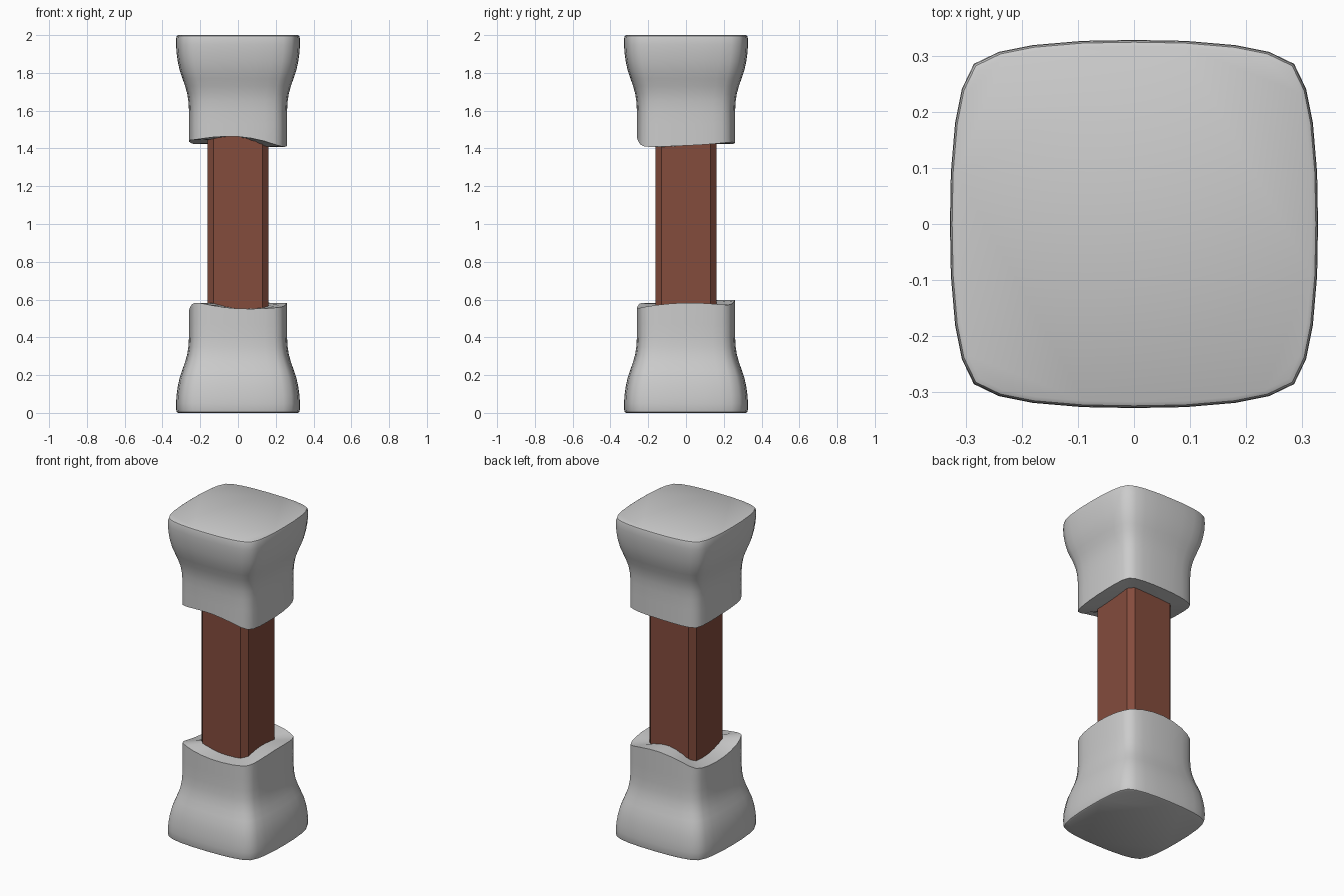
import bpy, bmesh, math

if "Cube" in bpy.data.objects:
    bpy.data.objects.remove(bpy.data.objects["Cube"])

# Soft square outline: one octant as (x, y) ratios, mirrored into a full loop
OCT = [(1, 0), (.995, .28), (.972, .55), (.935, .735), (.87, .87)]
QUARTER = OCT + [(y, x) for x, y in OCT[-2:0:-1]]
LOOP = []
for k in range(4):
    for x, y in QUARTER:
        for _ in range(k):
            x, y = -y, x
        LOOP.append((x, y))
N = len(LOOP)


def wave(heights, i):
    """Smooth periodic height around the loop (Catmull-Rom through 8 values)."""
    t = i * 8 / N
    k, f = int(t), t % 1
    a, b, c, d = (heights[(k + j) % 8] for j in (-1, 0, 1, 2))
    return .5 * (2 * b + (c - a) * f + (2 * a - 5 * b + 4 * c - d) * f * f
                 + (3 * b - a - 3 * c + d) * f ** 3)


def make_object(name, bm):
    bmesh.ops.recalc_face_normals(bm, faces=bm.faces)
    mesh = bpy.data.meshes.new(name)
    bm.to_mesh(mesh)
    bm.free()
    obj = bpy.data.objects.new(name, mesh)
    bpy.context.collection.objects.link(obj)
    return obj


# Flared profile: (distance from the outer end, half width)
PROFILE = [(0, .317), (.004, .324), (.015, .327), (.05, .328), (.09, .326),
           (.14, .319), (.19, .308), (.23, .294), (.27, .28), (.31, .269),
           (.35, .263), (.4, .26), (.47, .26)]


def end_cap(name, rim, flip):
    bm = bmesh.new()
    rings = []
    for d, r in PROFILE:
        z = 2 - d if flip else d
        rings.append([bm.verts.new((x * r, y * r, z)) for x, y in LOOP])
    # wavy rim, then the end surface running in under the shaft
    for r in (.26, .13):
        rings.append([bm.verts.new((x * r, y * r, wave(rim, i)))
                      for i, (x, y) in enumerate(LOOP)])
    for lo, hi in zip(rings, rings[1:]):
        for i in range(N):
            j = (i + 1) % N
            bm.faces.new((lo[i], lo[j], hi[j], hi[i]))
    bm.faces.new(rings[0])
    bm.faces.new(rings[-1])
    obj = make_object(name, bm)
    bpy.ops.object.select_all(action='DESELECT')
    obj.select_set(True)
    bpy.context.view_layer.objects.active = obj
    bpy.ops.object.shade_smooth_by_angle(angle=math.radians(40))


# Rim heights every 45 degrees, starting at +x
end_cap("lower_cap", [.583, .572, .598, .543, .537, .583, .552, .56], False)
end_cap("upper_cap", [1.415, 1.432, 1.43, 1.423, 1.44, 1.447, 1.463, 1.412], True)

# Wooden shaft with chamfered corners
bm = bmesh.new()
bmesh.ops.create_cube(bm, size=1)
bmesh.ops.scale(bm, vec=(.325, .325, 1.1), verts=bm.verts)
bmesh.ops.translate(bm, vec=(0, 0, 1), verts=bm.verts)
upright = [e for e in bm.edges if abs(e.verts[0].co.z - e.verts[1].co.z) > .5]
bmesh.ops.bevel(bm, geom=upright, offset=.032, segments=1, affect='EDGES')
shaft = make_object("wooden_shaft", bm)
wood = bpy.data.materials.new("dark_wood")
wood.diffuse_color = (.23, .072, .046, 1)
wood.use_nodes = True
wood.node_tree.nodes["Principled BSDF"].inputs["Base Color"].default_value = wood.diffuse_color
shaft.data.materials.append(wood)
